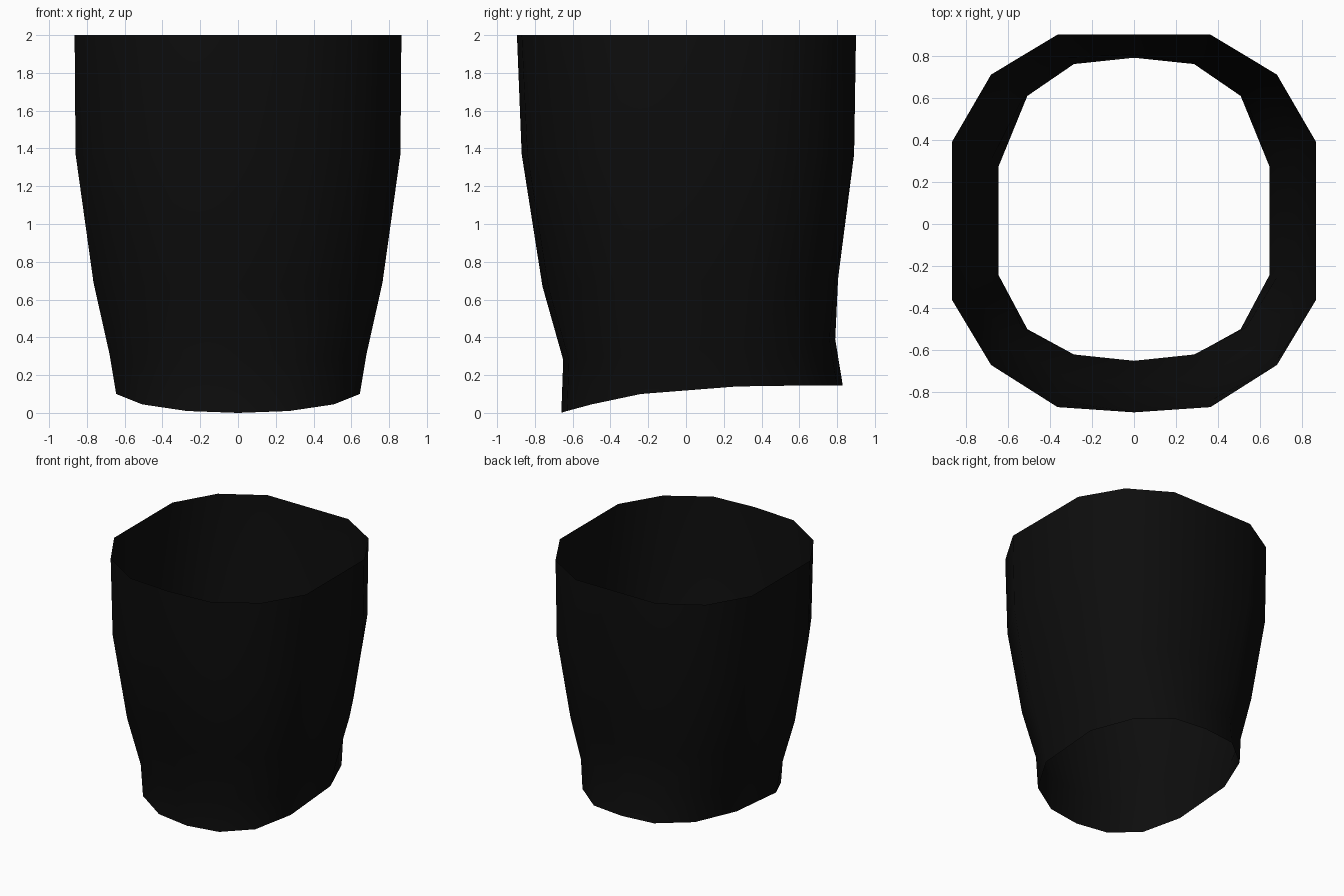
import bpy
import bmesh

# Matte black material
black = bpy.data.materials.new("black")
black.diffuse_color = (0.004, 0.004, 0.004, 1)

# Half outline, front centre to back centre: x as a share of the half width
X_SHARE = [0, 0.42, 0.785, 1, 1, 0.785, 0.42, 0]

# Rings from bottom to top: half width, y along the half outline, z along it
RINGS = [
    (0.645, [-0.66, -0.63, -0.50, -0.24, 0.27, 0.61, 0.80, 0.83],
     [0, 0.01, 0.045, 0.10, 0.14, 0.145, 0.145, 0.145]),
    (0.68, [-0.65, -0.62, -0.49, -0.25, 0.30, 0.59, 0.76, 0.79],
     [0.28, 0.28, 0.29, 0.31, 0.35, 0.37, 0.39, 0.39]),
    (0.765, [-0.76, -0.73, -0.57, -0.31, 0.34, 0.63, 0.79, 0.805],
     [0.67, 0.67, 0.68, 0.69, 0.70, 0.71, 0.71, 0.71]),
    (0.86, [-0.87, -0.84, -0.65, -0.35, 0.38, 0.70, 0.89, 0.89], [1.37] * 8),
    (0.865, [-0.895, -0.87, -0.67, -0.36, 0.39, 0.71, 0.90, 0.90], [2.0] * 8),
]

# Open, tapered sleeve: mirror each half outline and bridge the rings
bm = bmesh.new()
loops = []
for width, ys, zs in RINGS:
    half = [(s * width, y, z) for s, y, z in zip(X_SHARE, ys, zs)]
    full = half + [(-x, y, z) for x, y, z in half[-2:0:-1]]
    loops.append([bm.verts.new(p) for p in full])
for low, high in zip(loops, loops[1:]):
    n = len(low)
    for i in range(n):
        j = (i + 1) % n
        bm.faces.new((low[i], low[j], high[j], high[i])).smooth = True

mesh = bpy.data.meshes.new("sleeve")
bm.to_mesh(mesh)
bm.free()
mesh.materials.append(black)
sleeve = bpy.data.objects.new("sleeve", mesh)
bpy.context.collection.objects.link(sleeve)
